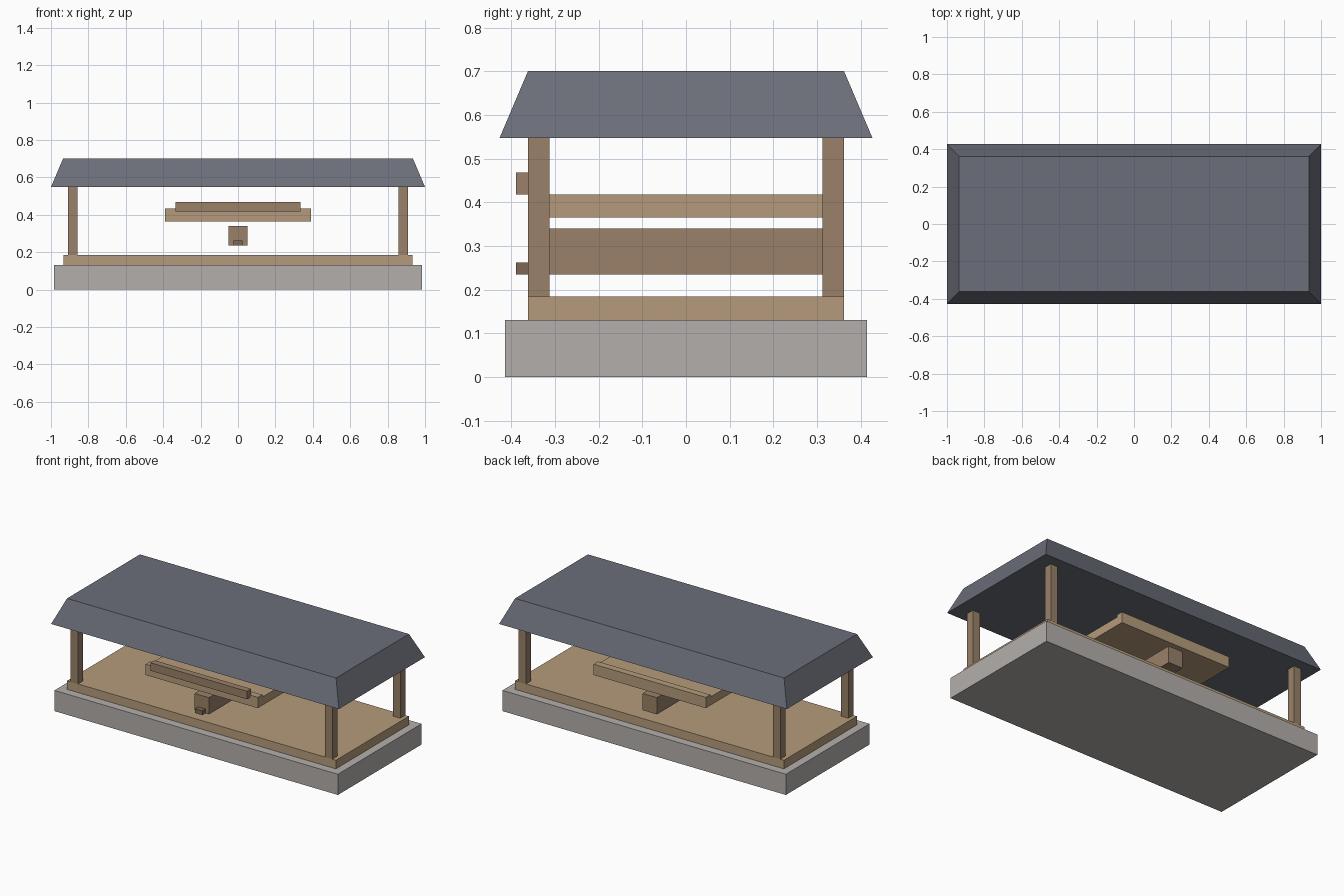
import bpy

if "Cube" in bpy.data.objects:
    bpy.data.objects.remove(bpy.data.objects["Cube"])


def material(name, rgb):
    m = bpy.data.materials.new(name)
    m.diffuse_color = (*rgb, 1)
    m.use_nodes = True
    m.node_tree.nodes["Principled BSDF"].inputs["Base Color"].default_value = m.diffuse_color
    return m


STONE = material("stone", (0.45, 0.43, 0.41))
LIGHT = material("light_wood", (0.46, 0.33, 0.20))
DARK = material("dark_wood", (0.32, 0.22, 0.14))
DEEP = material("deep_wood", (0.21, 0.14, 0.085))
SLATE = material("slate", (0.147, 0.156, 0.19))


def box(name, x, y, z, mat, taper=0.0):
    """Box from (min, max) ranges; taper pulls the top edges inward."""
    bpy.ops.mesh.primitive_cube_add(size=1)
    ob = bpy.context.object
    ob.name = name
    for v in ob.data.vertices:
        top = v.co.z > 0
        inset = taper if top else 0
        v.co.x = x[1] - inset if v.co.x > 0 else x[0] + inset
        v.co.y = y[1] - inset if v.co.y > 0 else y[0] + inset
        v.co.z = z[1] if top else z[0]
    ob.data.materials.append(mat)
    return ob


# Plinth and floor
box("stone_base", (-0.985, 0.985), (-0.415, 0.415), (0, 0.13), STONE)
box("floor", (-0.934, 0.934), (-0.362, 0.362), (0.13, 0.184), LIGHT)

# Corner posts
for sx, side in ((-1, "left"), (1, "right")):
    for sy, end in ((-1, "front"), (1, "back")):
        cx, cy = sx * 0.884, sy * 0.3375
        box(f"{end}_{side}_post", (cx - 0.025, cx + 0.025),
            (cy - 0.025, cy + 0.025), (0.184, 0.548), DARK)

# Hipped flat-topped roof
box("roof", (-1, 1), (-0.427, 0.427), (0.548, 0.701), SLATE, taper=0.065)

# Raised platform with front and back lips
box("platform", (-0.39, 0.39), (-0.36, 0.36), (0.365, 0.418), LIGHT)
for sy, end in ((-1, "front"), (1, "back")):
    cy = sy * 0.338
    box(f"{end}_lip", (-0.39, 0.39), (cy - 0.022, cy + 0.022),
        (0.418, 0.433), LIGHT)

# Beam below the platform, front board and peg
box("centre_beam", (-0.05, 0.05), (-0.36, 0.36), (0.235, 0.34), DARK)
box("front_board", (-0.335, 0.335), (-0.39, -0.35), (0.418, 0.468), DARK)
box("front_peg", (-0.025, 0.025), (-0.39, -0.36), (0.235, 0.262), DEEP)
